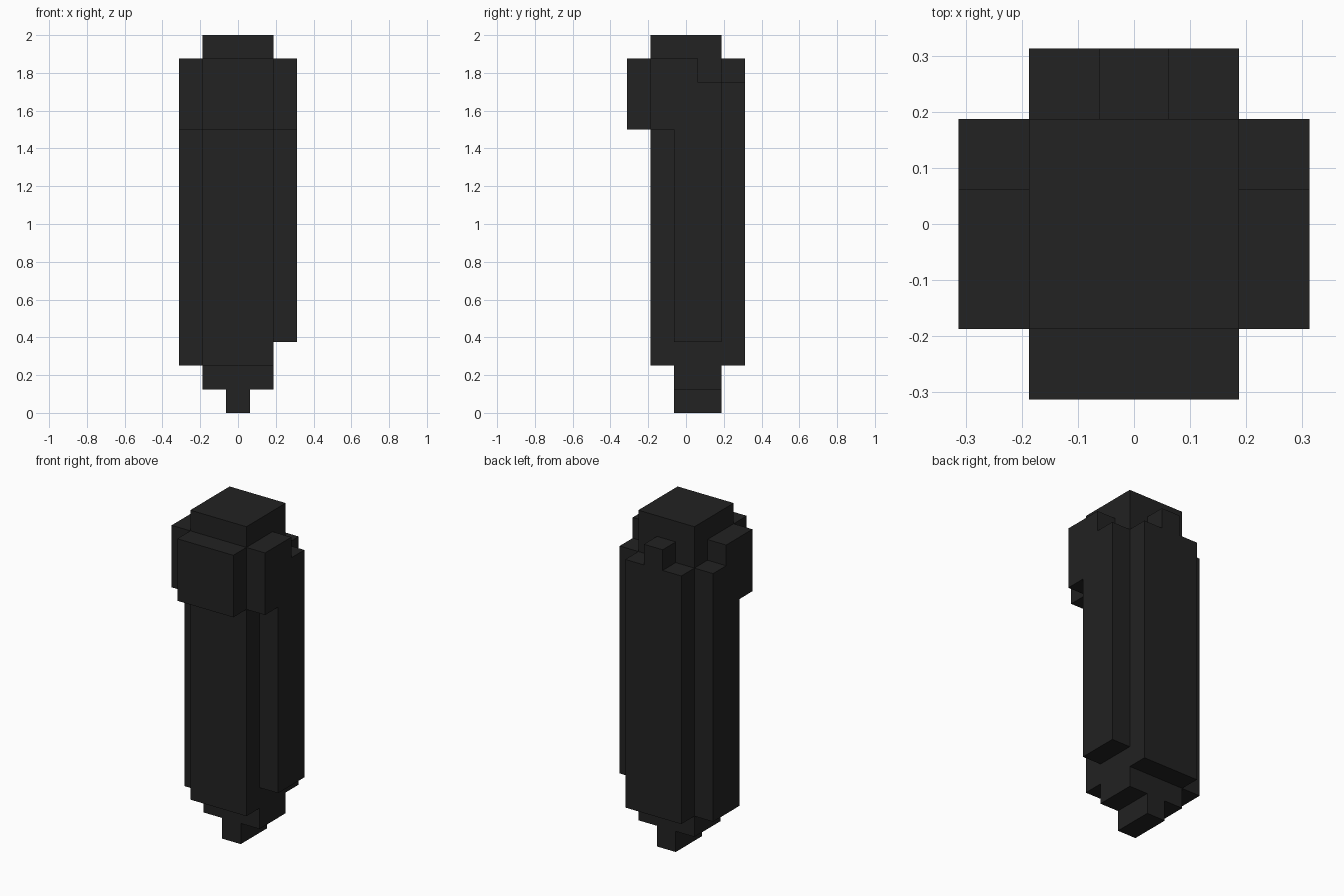
import bpy
import bmesh

U = 0.125  # edge of one block

cube = bpy.data.objects.get("Cube")
if cube:
    bpy.data.objects.remove(cube, do_unlink=True)

charcoal = bpy.data.materials.new("charcoal")
charcoal.use_nodes = True
colour = (0.016, 0.016, 0.016, 1.0)
charcoal.diffuse_color = colour
charcoal.node_tree.nodes["Principled BSDF"].inputs["Base Color"].default_value = colour


def extrude_part(name, profile, axis, start, end):
    """Extrude a flat outline, given in blocks as (across, height), along x or y."""
    bm = bmesh.new()

    def place(across, height, depth):
        x, y = (depth, across) if axis == "x" else (across, depth)
        return bm.verts.new((x * U, y * U, height * U))

    a = [place(p, h, start) for p, h in profile]
    b = [place(p, h, end) for p, h in profile]
    bm.faces.new(a)
    bm.faces.new(b[::-1])
    for i in range(len(a)):
        j = (i + 1) % len(a)
        bm.faces.new((a[i], b[i], b[j], a[j]))
    bmesh.ops.recalc_face_normals(bm, faces=bm.faces)
    mesh = bpy.data.meshes.new(name)
    bm.to_mesh(mesh)
    bm.free()
    mesh.materials.append(charcoal)
    obj = bpy.data.objects.new(name, mesh)
    bpy.context.collection.objects.link(obj)
    return obj


def rect(left, right, low, high):
    return [(left, low), (right, low), (right, high), (left, high)]


# Main column and the overhanging block on its front
extrude_part("column", rect(-1.5, 1.5, 2, 16), "y", -1.5, 1.5)
extrude_part("front_block", rect(-1.5, 1.5, 12, 15), "y", -2.5, -1.5)

# Back panel with a raised block in the middle of its top edge
extrude_part("back_panel",
             [(-1.5, 2), (1.5, 2), (1.5, 14), (0.5, 14),
              (0.5, 15), (-0.5, 15), (-0.5, 14), (-1.5, 14)],
             "y", 1.5, 2.5)

# Side panels: forward overhang, stepped top, one hangs lower than the other
for name, side, bottom in (("left_panel", 1, 3), ("right_panel", -1, 2)):
    extrude_part(name,
                 [(-0.5, bottom), (1.5, bottom), (1.5, 14), (0.5, 14),
                  (0.5, 15), (-1.5, 15), (-1.5, 12), (-0.5, 12)],
                 "x", side * 1.5, side * 2.5)

# Stepped foot under the column
extrude_part("foot",
             [(-0.5, 0), (0.5, 0), (0.5, 1), (1.5, 1),
              (1.5, 2), (-1.5, 2), (-1.5, 1), (-0.5, 1)],
             "y", -0.5, 1.5)
